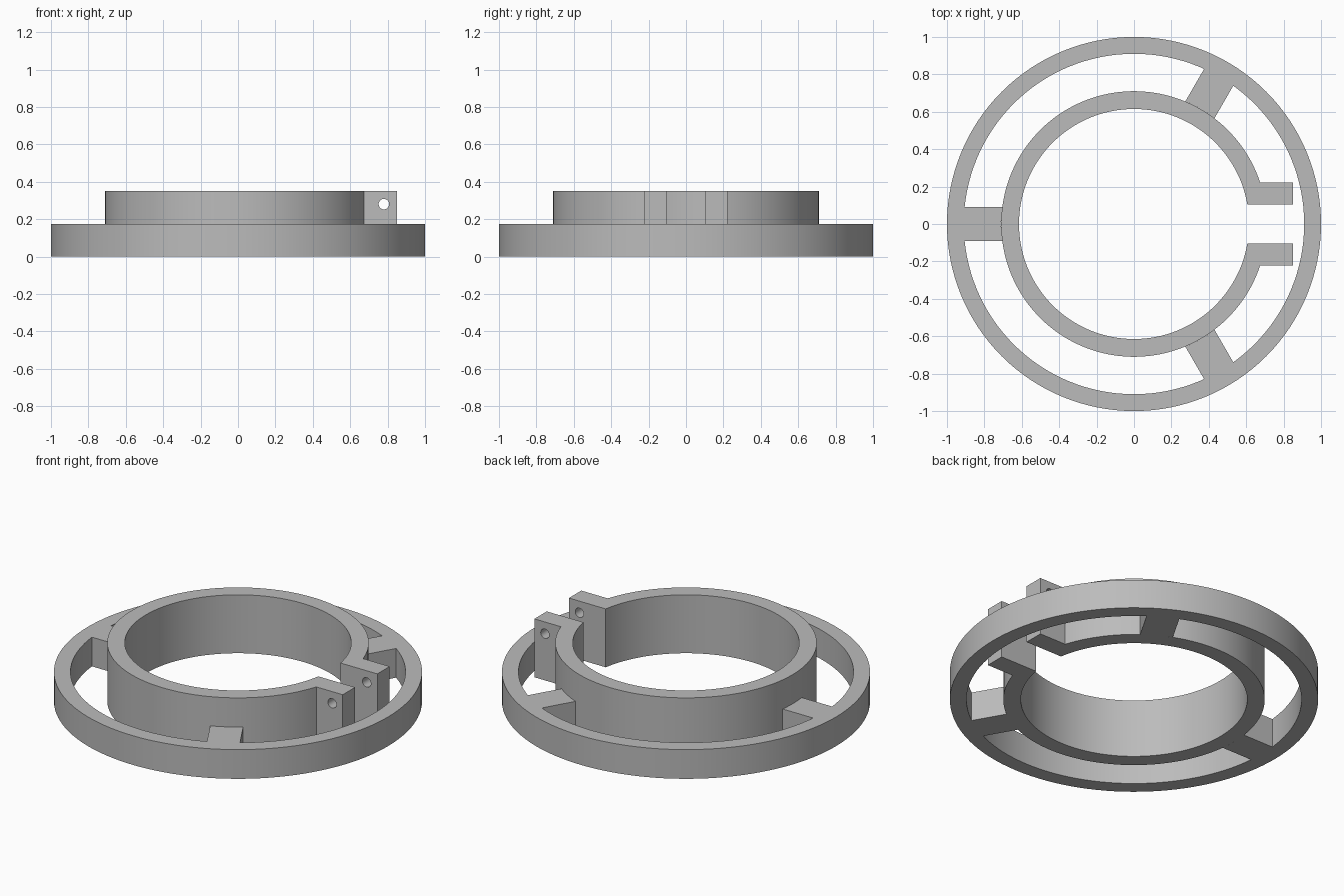
import bpy, bmesh, math

if "Cube" in bpy.data.objects:
    bpy.data.objects.remove(bpy.data.objects["Cube"])

grey = bpy.data.materials.new("mid grey")
grey.diffuse_color = (0.5, 0.5, 0.5, 1)
grey.use_nodes = True
grey.node_tree.nodes["Principled BSDF"].inputs["Base Color"].default_value = grey.diffuse_color

SEG = 128
RING_H, CLAMP_H = 0.175, 0.35
R_OUT, R_OUT_IN = 1.0, 0.91
R_CLAMP, R_BORE = 0.71, 0.615
GAP, LUG_Y, LUG_X = 0.105, 0.222, 0.85


def arc(r, a0, a1, n):
    return [(r * math.cos(a0 + (a1 - a0) * i / n),
             r * math.sin(a0 + (a1 - a0) * i / n)) for i in range(n + 1)]


def finish(name, bm):
    bmesh.ops.recalc_face_normals(bm, faces=bm.faces[:])
    me = bpy.data.meshes.new(name)
    bm.to_mesh(me)
    bm.free()
    me.materials.append(grey)
    ob = bpy.data.objects.new(name, me)
    bpy.context.collection.objects.link(ob)
    return ob


def activate(ob):
    bpy.ops.object.select_all(action='DESELECT')
    ob.select_set(True)
    bpy.context.view_layer.objects.active = ob


def smooth(ob):
    activate(ob)
    bpy.ops.object.shade_smooth_by_angle(angle=math.radians(30))


def prism(name, outline, height):
    bm = bmesh.new()
    face = bm.faces.new([bm.verts.new((x, y, 0)) for x, y in outline])
    ext = bmesh.ops.extrude_face_region(bm, geom=[face], use_keep_orig=True)
    top = [v for v in ext["geom"] if isinstance(v, bmesh.types.BMVert)]
    bmesh.ops.translate(bm, verts=top, vec=(0, 0, height))
    return finish(name, bm)


# Outer ring: rectangular section revolved about z
bm = bmesh.new()
section = [bm.verts.new((r, 0, z)) for r, z in
           ((R_OUT_IN, 0), (R_OUT, 0), (R_OUT, RING_H), (R_OUT_IN, RING_H))]
edges = [bm.edges.new((section[i], section[(i + 1) % 4])) for i in range(4)]
bmesh.ops.spin(bm, geom=section + edges, cent=(0, 0, 0), axis=(0, 0, 1),
               angle=2 * math.pi, steps=SEG, use_merge=True)
bmesh.ops.remove_doubles(bm, verts=bm.verts[:], dist=1e-5)
smooth(finish("outer_ring", bm))

# Split clamp ring with two lugs, one C-shaped outline
a = math.asin(LUG_Y / R_CLAMP)
b = math.asin(GAP / R_BORE)
outline = arc(R_CLAMP, a, 2 * math.pi - a, SEG)
outline += [(LUG_X, -LUG_Y), (LUG_X, -GAP)]
outline += arc(R_BORE, 2 * math.pi - b, b, SEG)
outline += [(LUG_X, GAP), (LUG_X, LUG_Y)]
clamp = prism("clamp_ring", outline, CLAMP_H)

# Bolt hole through both lugs
bpy.ops.mesh.primitive_cylinder_add(vertices=32, radius=0.028, depth=0.6,
                                    location=(0.78, 0, 0.28),
                                    rotation=(math.pi / 2, 0, 0))
cutter = bpy.context.object
cutter.name = "bolt_hole_cutter"
cutter.hide_render = True
cutter.data.materials.append(grey)
mod = clamp.modifiers.new("bolt_hole", 'BOOLEAN')
mod.operation, mod.solver, mod.object = 'DIFFERENCE', 'EXACT', cutter
activate(clamp)
bpy.ops.object.modifier_apply(modifier=mod.name)
bpy.data.objects.remove(cutter)
smooth(clamp)

# Three spokes, ends curved to meet the rings
HALF = 0.09
si, so = math.asin(HALF / R_CLAMP), math.asin(HALF / R_OUT_IN)
spoke_outline = arc(R_CLAMP, si, -si, 8) + arc(R_OUT_IN, -so, so, 8)
for i, deg in enumerate((60, 180, 300)):
    spoke = prism(f"spoke_{i + 1}", spoke_outline, RING_H)
    spoke.rotation_euler.z = math.radians(deg)
    smooth(spoke)
